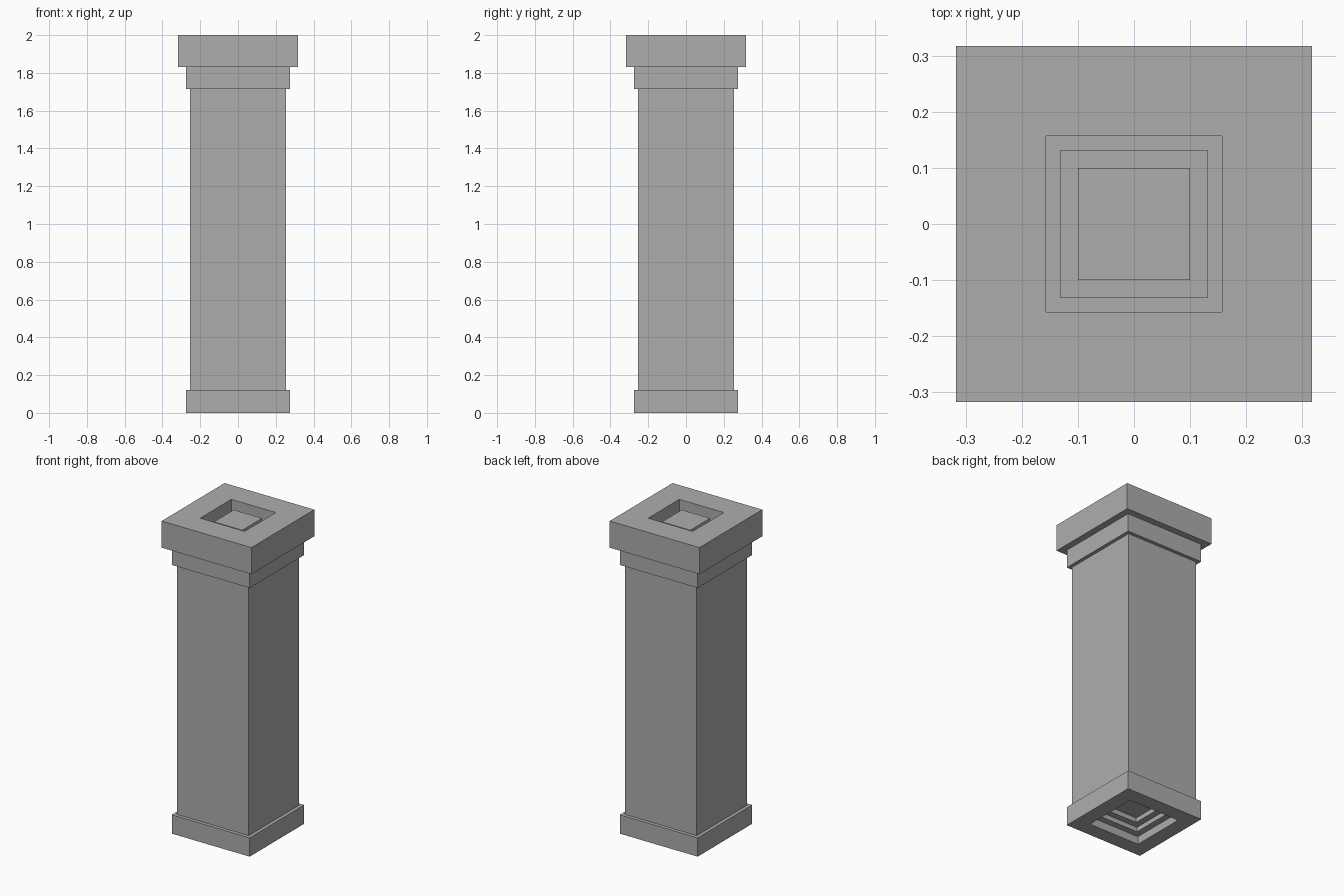
import bpy
import bmesh

if "Cube" in bpy.data.objects:
    bpy.data.objects.remove(bpy.data.objects["Cube"], do_unlink=True)

# Plain grey stone
stone = bpy.data.materials.new("grey_stone")
stone.use_nodes = True
colour = (0.42, 0.42, 0.42, 1)
stone.diffuse_color = colour
stone.node_tree.nodes["Principled BSDF"].inputs["Base Color"].default_value = colour


def square_part(name, profile, cap_start=False, cap_end=False):
    """Sweep a (half width, height) profile round a square."""
    bm = bmesh.new()
    corners = ((-1, -1), (1, -1), (1, 1), (-1, 1))
    rings = [[bm.verts.new((x * h, y * h, z)) for x, y in corners]
             for h, z in profile]
    for low, high in zip(rings, rings[1:]):
        for i in range(4):
            j = (i + 1) % 4
            bm.faces.new((low[i], low[j], high[j], high[i]))
    if cap_start:
        bm.faces.new(rings[0][::-1])
    if cap_end:
        bm.faces.new(rings[-1])
    mesh = bpy.data.meshes.new(name)
    bm.to_mesh(mesh)
    bm.free()
    mesh.materials.append(stone)
    obj = bpy.data.objects.new(name, mesh)
    bpy.context.collection.objects.link(obj)
    return obj


shaft_half, band_half, cap_half = 0.253, 0.275, 0.317
base_top, neck_bottom, neck_top, top = 0.12, 1.715, 1.83, 2.0

# Base with a stepped recess underneath
square_part("base", [
    (0.10, 0.11), (0.10, 0.08), (0.14, 0.08), (0.14, 0.05),
    (0.18, 0.05), (0.18, 0), (band_half, 0),
    (band_half, base_top), (shaft_half, base_top)], cap_start=True)

# Square shaft
square_part("shaft", [(shaft_half, base_top), (shaft_half, neck_bottom)])

# Neck band below the cap
square_part("neck", [(shaft_half, neck_bottom), (band_half, neck_bottom),
                     (band_half, neck_top)])

# Cap with a sunken socket and a stepped block inside
square_part("cap", [
    (band_half, neck_top), (cap_half, neck_top), (cap_half, top),
    (0.157, top), (0.157, top - 0.10), (0.132, top - 0.10),
    (0.132, top - 0.07), (0.10, top - 0.07), (0.10, top - 0.03)],
    cap_end=True)
